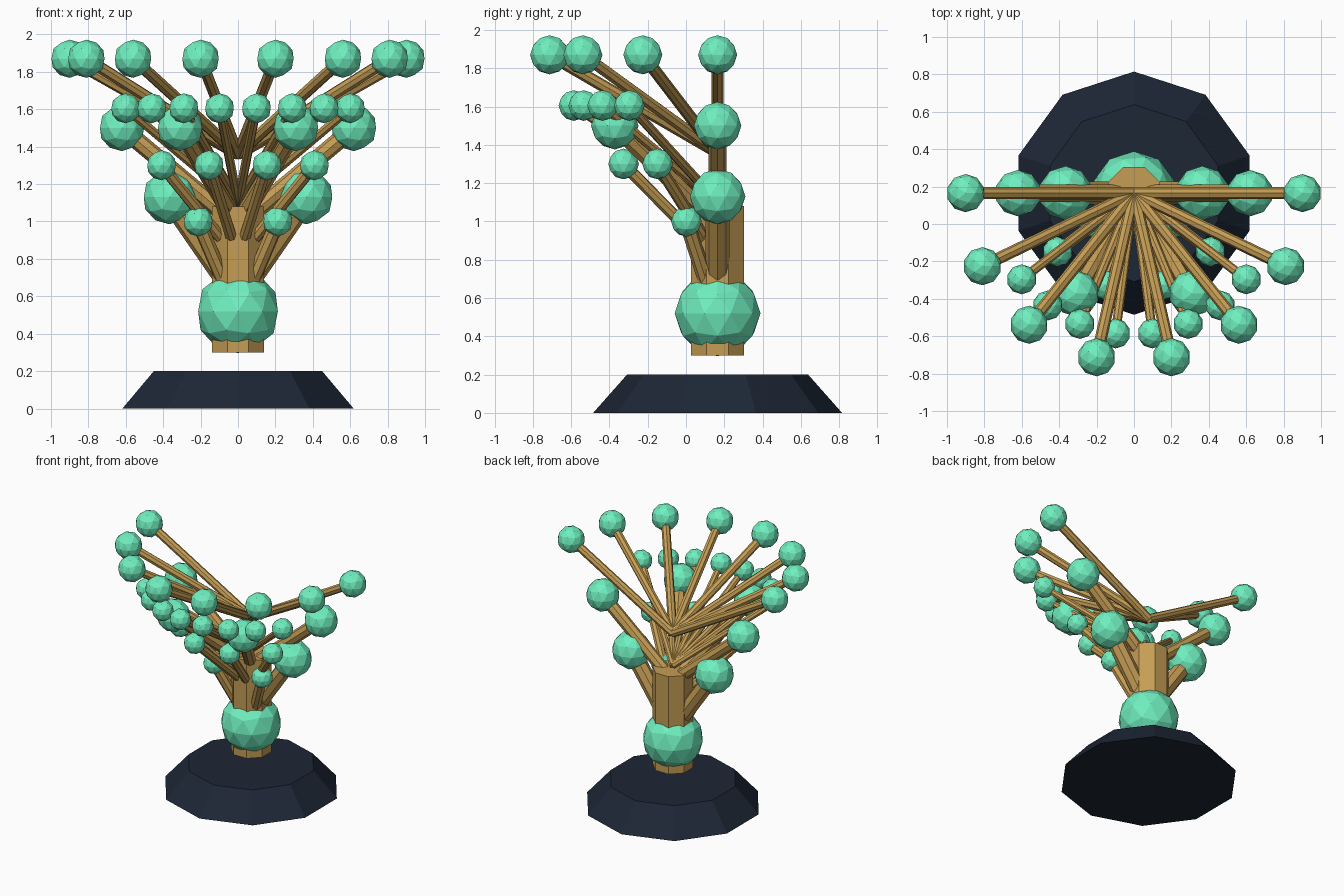
import bpy
from math import radians, cos, sin, pi
from mathutils import Vector

if "Cube" in bpy.data.objects:
    bpy.data.objects.remove(bpy.data.objects["Cube"])

CY = 0.165  # trunk axis sits slightly behind the middle


def material(name, color):
    m = bpy.data.materials.new(name)
    m.diffuse_color = (*color, 1)
    m.use_nodes = True
    m.node_tree.nodes["Principled BSDF"].inputs["Base Color"].default_value = m.diffuse_color
    return m


WOOD = material("wood", (0.56, 0.34, 0.09))
LEAF = material("leaf", (0.16, 0.86, 0.52))
DARK = material("dark_base", (0.012, 0.02, 0.036))


def finish(name, mat):
    ob = bpy.context.object
    ob.name = name
    ob.data.materials.append(mat)
    return ob


def ball(name, pos, r):
    bpy.ops.mesh.primitive_ico_sphere_add(subdivisions=2, radius=r, location=pos)
    return finish(name, LEAF)


def branch(name, a, b, r):
    a, b = Vector(a), Vector(b)
    d = b - a
    bpy.ops.mesh.primitive_cylinder_add(vertices=8, radius=r, depth=d.length,
                                        location=(a + b) / 2)
    ob = finish(name, WOOD)
    ob.rotation_euler = d.to_track_quat('Z', 'Y').to_euler()
    return ob


# Decagonal tapered base
bpy.ops.mesh.primitive_cone_add(vertices=10, radius1=0.65, radius2=0.473,
                                depth=0.2, location=(0, CY, 0.1))
finish("base", DARK)

# Octagonal trunk with flats facing the axes, and its large knot
bpy.ops.mesh.primitive_cylinder_add(vertices=8, radius=0.15, depth=0.78,
                                    location=(0, CY, 0.69), rotation=(0, 0, pi / 8))
finish("trunk", WOOD)
ball("trunk_ball", (0, CY, 0.52), 0.224)

# Fans: name, count, first angle, last angle, reach, start z, end z, branch r, ball r
FANS = [
    ("low_limb", 2, 0, 180, 0.366, 0.60, 1.13, 0.062, 0.145),
    ("middle_limb", 4, 0, 180, 0.62, 0.98, 1.50, 0.047, 0.124),
    ("top_limb", 8, 0, 180, 0.90, 1.36, 1.87, 0.032, 0.102),
    ("low_twig", 2, 37.5, 142.5, 0.268, 0.50, 1.00, 0.040, 0.08),
    ("middle_twig", 4, 37.5, 142.5, 0.515, 0.80, 1.30, 0.032, 0.08),
    ("top_twig", 8, 37.5, 142.5, 0.757, 1.10, 1.605, 0.025, 0.08),
]
for name, n, a0, a1, reach, z0, z1, rb, rs in FANS:
    for i in range(n):
        a = radians(a0 + (a1 - a0) * i / (n - 1))
        tip = (reach * cos(a), CY - reach * sin(a), z1)
        branch(f"{name}_{i + 1}", (0, CY, z0), tip, rb)
        ball(f"{name}_ball_{i + 1}", tip, rs)
